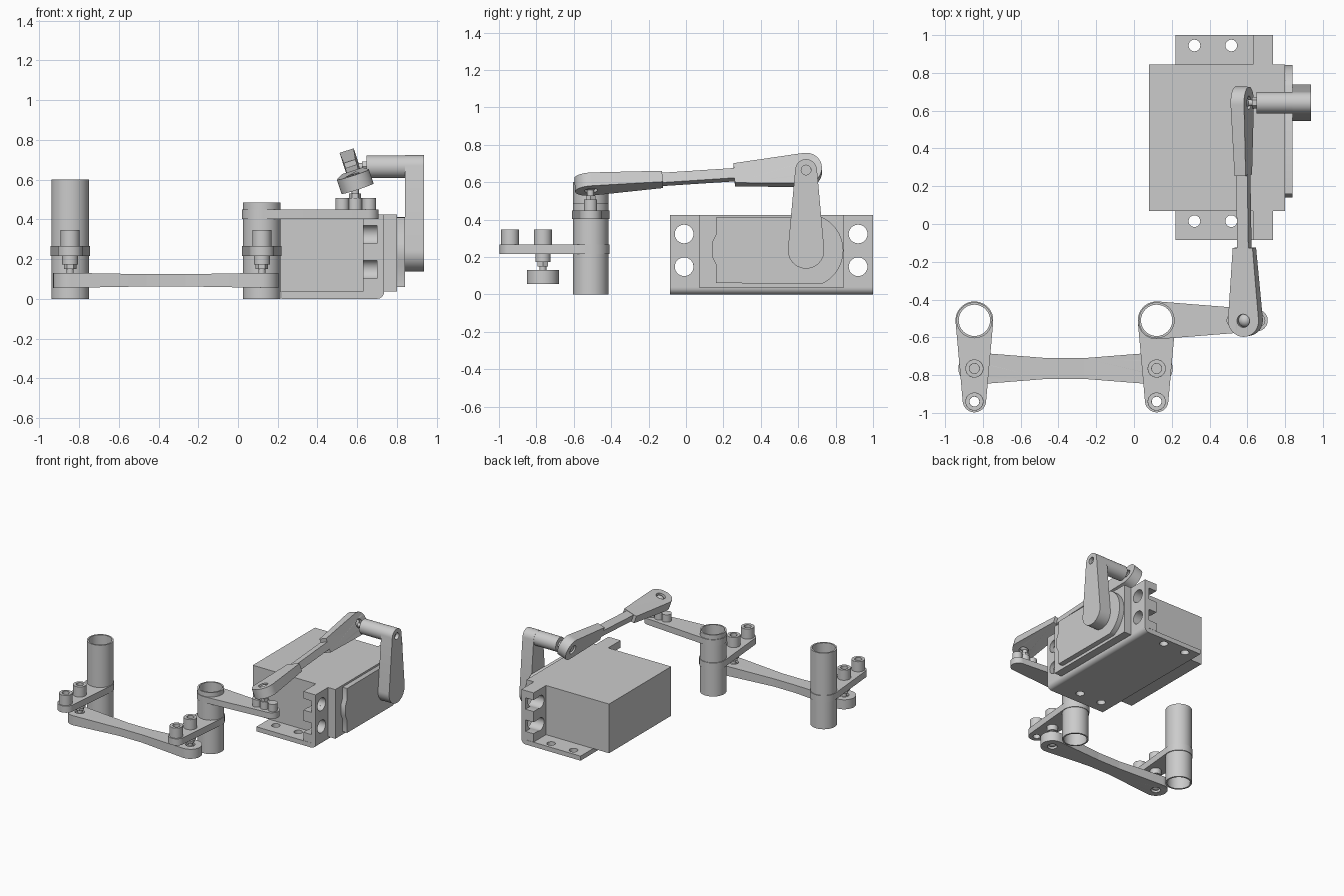
import bpy, bmesh
from math import sin, cos, acos, pi, atan2, radians
from mathutils import Matrix, Vector

if "Cube" in bpy.data.objects:
    bpy.data.objects.remove(bpy.data.objects["Cube"])


def frame(origin=(0, 0, 0), x=(1, 0, 0), z=(0, 0, 1)):
    x = Vector(x).normalized()
    z = Vector(z)
    z = (z - x * z.dot(x)).normalized()
    m = Matrix((x, z.cross(x), z)).transposed().to_4x4()
    return Matrix.Translation(origin) @ m


SIDE = frame(x=(0, 1, 0), z=(1, 0, 0))      # local (y, z), extruded along x


def arc(c, r, a0, a1, n=24):
    return [(c[0] + r * cos(a0 + (a1 - a0) * i / n),
             c[1] + r * sin(a0 + (a1 - a0) * i / n)) for i in range(n + 1)]


def circle(x, y, r, n=32):
    return arc((x, y), r, 0, 2 * pi, n)[:-1]


def capsule(c1, r1, c2, r2):
    dx, dy = c2[0] - c1[0], c2[1] - c1[1]
    t, a = atan2(dy, dx), acos((r1 - r2) / (dx * dx + dy * dy) ** .5)
    return arc(c1, r1, t + a, t + 2 * pi - a) + arc(c2, r2, t - a, t + a)


def rect(x0, x1, y0, y1):
    return [(x0, y0), (x1, y0), (x1, y1), (x0, y1)]


def plate(name, loops, lo, hi, mat=Matrix(), bevel=0, taper=None):
    """Filled outline with holes, extruded from lo to hi in a local frame."""
    cu = bpy.data.curves.new(name, 'CURVE')
    cu.dimensions, cu.fill_mode, cu.extrude = '2D', 'BOTH', (hi - lo) / 2
    for pts in loops:
        s = cu.splines.new('POLY')
        s.points.add(len(pts) - 1)
        for p, q in zip(s.points, pts):
            p.co = (q[0], q[1], 0, 1)
        s.use_cyclic_u = True
    tmp = bpy.data.objects.new(name + "_tmp", cu)
    bpy.context.collection.objects.link(tmp)
    dg = bpy.context.evaluated_depsgraph_get()
    me = bpy.data.meshes.new_from_object(tmp.evaluated_get(dg))
    bpy.data.objects.remove(tmp)
    bm = bmesh.new()
    bm.from_mesh(me)
    bmesh.ops.remove_doubles(bm, verts=bm.verts, dist=1e-4)
    for v in bm.verts:
        if taper:
            v.co.z *= 1 - taper[1] * min(1, max(0, v.co.x / taper[0]))
        v.co.z += (lo + hi) / 2
    bm.transform(mat)
    bmesh.ops.recalc_face_normals(bm, faces=bm.faces)
    bm.to_mesh(me)
    bm.free()
    me.name = name
    ob = bpy.data.objects.new(name, me)
    bpy.context.collection.objects.link(ob)
    if bevel:
        b = ob.modifiers.new("bevel", 'BEVEL')
        b.width, b.segments, b.limit_method = bevel, 2, 'ANGLE'
    return ob


def rod(name, x, y, r, lo, hi, mat=Matrix(), bevel=0, n=32):
    return plate(name, [circle(x, y, r, n)], lo, hi, mat, bevel)


def ball(name, loc, r=.037):
    bm = bmesh.new()
    bmesh.ops.create_uvsphere(bm, u_segments=24, v_segments=12, radius=r)
    bm.transform(Matrix.Translation(loc))
    me = bpy.data.meshes.new(name)
    bm.to_mesh(me)
    bm.free()
    bpy.context.collection.objects.link(bpy.data.objects.new(name, me))


def link(name, a, b, za, zb, rod_w, rod_t):
    """Two tapered rod ends around balls, joined by a bar."""
    a, b = Vector(a), Vector(b)
    d = b - a
    L = .385
    t = acos(.03 / L)
    outline = arc((0, 0), .085, t, 2 * pi - t) + [(L, -.055), (L, .055)]
    for tag, o, x, z in (("a", a, d, za), ("b", b, -d, zb)):
        plate(f"{name}_end_{tag}", [outline, circle(0, 0, .035)],
              -.0375, .0375, frame(o, x, z), taper=(L, .18))
        ball(f"{name}_ball_{tag}", o)
    plate(name + "_bar", [rect(L - .02, d.length - L + .02, -rod_w / 2, rod_w / 2)],
          -rod_t / 2, rod_t / 2, frame(a, d, za))


# Pivot tubes with lower steering arms
PY = -.51
for side, x, top in (("left", -.845, .60), ("middle", .12, .485)):
    plate(side + "_tube", [circle(x, PY, .095), circle(x, PY, .083)], 0, top)
    plate(side + "_arm", [capsule((x, PY), .1, (x, -.935), .062),
                          circle(x, PY, .09), circle(x, -.94, .026, 24)], .215, .267)
    for tag, y in (("outer", -.94), ("inner", -.765)):
        plate(f"{side}_{tag}_screw_head", [circle(x, y, .048), circle(x, y, .026, 24)],
              .265, .347, bevel=.01)
    y = -.765
    rod(side + "_stud_core", x, y, .027, .22, .31)
    rod(side + "_stud_flange", x, y, .04, .172, .216)
    rod(side + "_stud_nut", x, y, .032, .15, .173, n=6)
    rod(side + "_stud_neck", x, y, .018, .09, .155)

# Lower tie link
UP = Vector((0, 0, 1))
link("tie_link", (-.845, -.765, .093), (.12, -.765, .093), UP, UP, .11, .0615)

# Upper arm on the middle tube
plate("upper_arm", [capsule((.12, PY), .1, (.65, PY), .058), circle(.12, PY, .09)], .402, .45)
for i, x in enumerate((.525, .66)):
    rod(f"upper_arm_screw_{i}", x, PY, .035, .44, .508)
rod("upper_stud_flange", .59, PY, .035, .44, .508)
rod("upper_stud_nut", .59, PY, .03, .505, .53, n=6)
rod("upper_stud_neck", .59, PY, .018, .5, .59)

# Push rod, rolled about its axis, with its far end turned by 90 degrees
A, B = Vector((.59, PY, .59)), Vector((.573, .642, .665))
tilt = Vector((-sin(radians(18)), 0, cos(radians(18))))
link("push_rod", A, B, tilt, tilt.cross(B - A), .062, .055)

# Servo case and raised gear cover
plate("servo_case", [rect(.08, .80, .07, .845)], .037, .425)
plate("servo_gear_cover", [[(.16, .41), (.16, .32), (.14, .28), (.14, .20), (.16, .16), (.16, .06)]
                           + arc((.645, .235), .196, radians(-64), radians(64))], .79, .84, SIDE)

# Servo mounting ears with open slots
for tag, y, s, inner in (("front", -.01, -1, .08), ("back", .92, 1, .835)):
    end = -.085 if s < 0 else 1.0
    pts = [(inner, .037), (end, .037)]
    a = acos(.04 / .05)
    for z in (.148, .323):
        q = [(s * p[0] + y, p[1] + z) for p in arc((0, 0), .05, -pi / 2 + a - .2, -3 * pi / 2 - a + .2)]
        pts += [(end, q[0][1])] + q + [(end, q[-1][1])]
    plate(f"servo_ear_{tag}", [pts + [(end, .425), (inner, .425)]], .63, .70, SIDE)

# Mounting bracket: base, upright and rounded corner
plate("bracket_base", [rect(.22, .70, -.085, 1.0)]
      + [circle(x, y, .031, 24) for x in (.32, .515) for y in (.015, .945)], 0, .036)
plate("bracket_upright", [rect(-.085, 1.0, .036, .425)]
      + [circle(y, z, .05) for y in (-.01, .92) for z in (.148, .323)], .70, .736, SIDE)
plate("bracket_corner", [[(.70, .036)] + arc((.70, .036), .036, -pi / 2, 0, 8)],
      -1.0, .085, frame(z=(0, -1, 0)))

# Servo horn and its ball stud
plate("servo_horn", [capsule((.642, .235), .097, (.642, .665), .058),
                     circle(.642, .665, .026, 24)], .84, .937, SIDE)
rod("servo_shaft", .642, .235, .063, .80, .845, SIDE)
rod("horn_spacer", .642, .665, .057, .648, .845, SIDE)
rod("horn_screw", .642, .665, .026, .84, .91, SIDE)
rod("horn_stud_nut", .642, .665, .03, .625, .65, SIDE, n=6)
rod("horn_stud_neck", .642, .665, .018, .575, .63, SIDE)

# Smooth round walls, keep edges sharp
for ob in bpy.context.scene.objects:
    ob.select_set(True)
    bpy.context.view_layer.objects.active = ob
bpy.ops.object.shade_smooth_by_angle(angle=radians(35))
